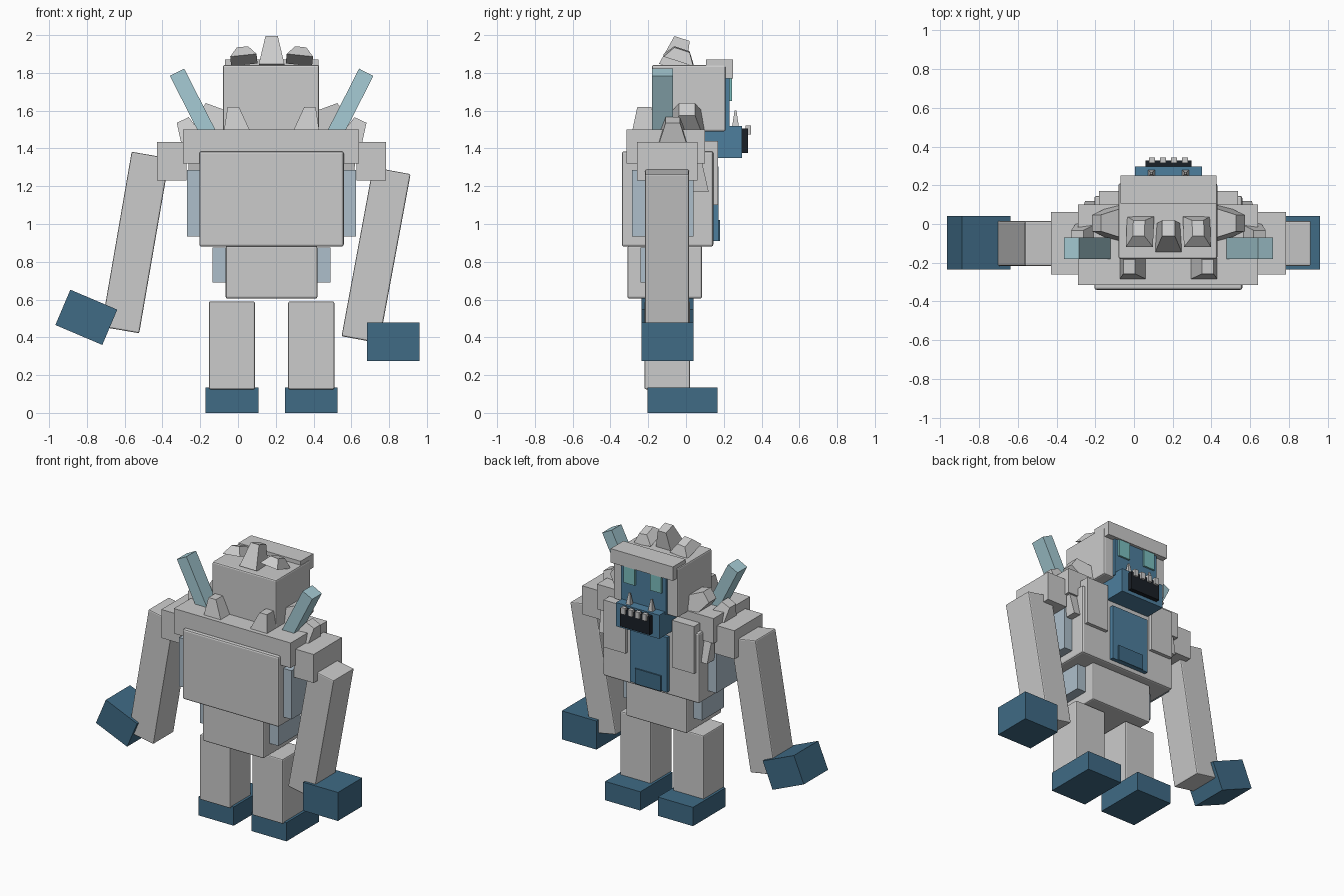
import bpy, bmesh, math
from mathutils import Matrix, Euler, Vector

C = 0.178  # body's own centre line in x


def mat(name, rgb):
    m = bpy.data.materials.new(name)
    m.diffuse_color = (*rgb, 1)
    return m


DARK = mat("dark_blue", (0.05, 0.145, 0.235))
BLUE = mat("skin_blue", (0.075, 0.21, 0.34))
ICE = mat("ice", (0.38, 0.60, 0.66))
PALE = mat("pale_blue", (0.42, 0.52, 0.60))
EYE = mat("eye_teal", (0.20, 0.52, 0.52))
BLACK = mat("mouth_black", (0.01, 0.014, 0.02))


def frustum(name, base, size, top, h, tilt=(0, 0), shift=(0, 0), m=None, bevel=0):
    """Tapered block standing on its base centre; tilt in degrees about x and y."""
    bm = bmesh.new()
    bmesh.ops.create_cube(bm, size=1)
    for v in bm.verts:
        up = v.co.z > 0
        s = top if up else size
        v.co = Vector((v.co.x * s[0] + (shift[0] if up else 0),
                       v.co.y * s[1] + (shift[1] if up else 0), h if up else 0))
    rot = Euler((math.radians(tilt[0]), math.radians(tilt[1]), 0)).to_matrix().to_4x4()
    bm.transform(Matrix.Translation(base) @ rot)
    me = bpy.data.meshes.new(name)
    bm.to_mesh(me)
    bm.free()
    ob = bpy.data.objects.new(name, me)
    bpy.context.collection.objects.link(ob)
    if m:
        me.materials.append(m)
    if bevel:
        b = ob.modifiers.new("bevel", 'BEVEL')
        b.width, b.segments = bevel, 2
    return ob


def box(name, x, y, z, m=None, bevel=0):
    s = (x[1] - x[0], y[1] - y[0])
    return frustum(name, (sum(x) / 2, sum(y) / 2, z[0]), s, s, z[1] - z[0], m=m, bevel=bevel)


def tilted(name, c, size, angle, m=None, bevel=0):
    """Box around its centre c, turned about y."""
    a, h = math.radians(angle), size[2] / 2
    base = (c[0] - h * math.sin(a), c[1], c[2] - h * math.cos(a))
    return frustum(name, base, size[:2], size[:2], size[2], (0, angle), m=m, bevel=bevel)


# trunk
box("pelvis", (-0.065, 0.42), (-0.31, 0.085), (0.605, 0.885), bevel=0.01)
box("torso", (-0.205, 0.56), (-0.34, 0.145), (0.88, 1.385), bevel=0.012)
box("shoulder_yoke", (-0.29, 0.64), (-0.315, 0.10), (1.32, 1.50))
box("chest_panel", (0.03, 0.325), (0.14, 0.172), (0.91, 1.305), BLUE)
box("belly_plate", (0.075, 0.28), (0.16, 0.181), (0.91, 1.02), DARK)

# head
box("head", (-0.08, 0.43), (-0.18, 0.21), (1.49, 1.842), bevel=0.01)
box("brow", (-0.07, 0.425), (0.105, 0.25), (1.77, 1.87))
box("face_plate", (0.0, 0.356), (0.20, 0.23), (1.50, 1.78), BLUE)
box("jaw", (0.005, 0.35), (0.10, 0.297), (1.35, 1.52), BLUE)
box("mouth", (0.06, 0.296), (0.29, 0.327), (1.375, 1.505), BLACK)
for i in range(4):
    x = C + (i - 1.5) * 0.057
    box("tooth", (x - 0.016, x + 0.016), (0.315, 0.343), (1.475, 1.522))
frustum("centre_horn", (C, -0.072, 1.825), (0.135, 0.15), (0.065, 0.085), 0.165, (-18, 0))

# mirrored parts
for s in (-1, 1):
    def pair(d0, d1):
        return tuple(sorted((C + s * d0, C + s * d1)))

    box("foot", pair(0.07, 0.35), (-0.203, 0.166), (0, 0.135), DARK)
    box("leg", pair(0.088, 0.332), (-0.22, 0.022), (0.125, 0.59), bevel=0.008)
    box("hip_panel", pair(0.23, 0.312), (-0.24, 0.01), (0.69, 0.875), PALE)
    box("rib_panel", pair(0.37, 0.447), (-0.285, 0.04), (0.935, 1.285), PALE)
    box("shoulder", pair(0.45, 0.606), (-0.26, 0.062), (1.23, 1.435))
    box("lapel", pair(0.185, 0.36), (0.08, 0.17), (1.10, 1.44))
    frustum("side_tuft", (C + s * 0.40, 0.07, 1.17), (0.06, 0.10), (0.09, 0.09), 0.2,
            shift=(0, -0.04))
    box("eye", pair(0.06, 0.15), (0.22, 0.243), (1.65, 1.77), EYE)
    frustum("tusk", (C + s * 0.088, 0.262, 1.515), (0.036, 0.036), (0.01, 0.01), 0.085)
    # spiky fur
    frustum("crown_spike", (C + s * 0.147, -0.04, 1.868), (0.14, 0.165), (0.06, 0.085), 0.06,
            (-18, s * 6))
    frustum("back_spike", (C + s * 0.183, -0.228, 1.49), (0.14, 0.115), (0.06, 0.075), 0.13,
            shift=(s * 0.02, 0.008))
    frustum("neck_spike", (C + s * 0.232, 0.005, 1.51), (0.17, 0.19), (0.08, 0.085), 0.17,
            (0, s * 55))
    frustum("shoulder_spike", (C + s * 0.405, -0.07, 1.41), (0.14, 0.175), (0.07, 0.075), 0.155,
            (0, s * 25))
    tilted("ice_horn", (C + s * 0.41, -0.125, 1.625), (0.085, 0.11, 0.40), s * 27, ICE)

# arms and fists
tilted("left_arm", (-0.543, -0.1, 0.902), (0.203, 0.232, 0.94), 9.8, bevel=0.008)
tilted("right_arm", (0.731, -0.1, 0.835), (0.203, 0.232, 0.91), 10.5, bevel=0.008)
tilted("left_hand", (-0.803, -0.097, 0.506), (0.27, 0.276, 0.203), 23, DARK)
tilted("right_hand", (0.822, -0.097, 0.377), (0.276, 0.276, 0.205), 0, DARK)
